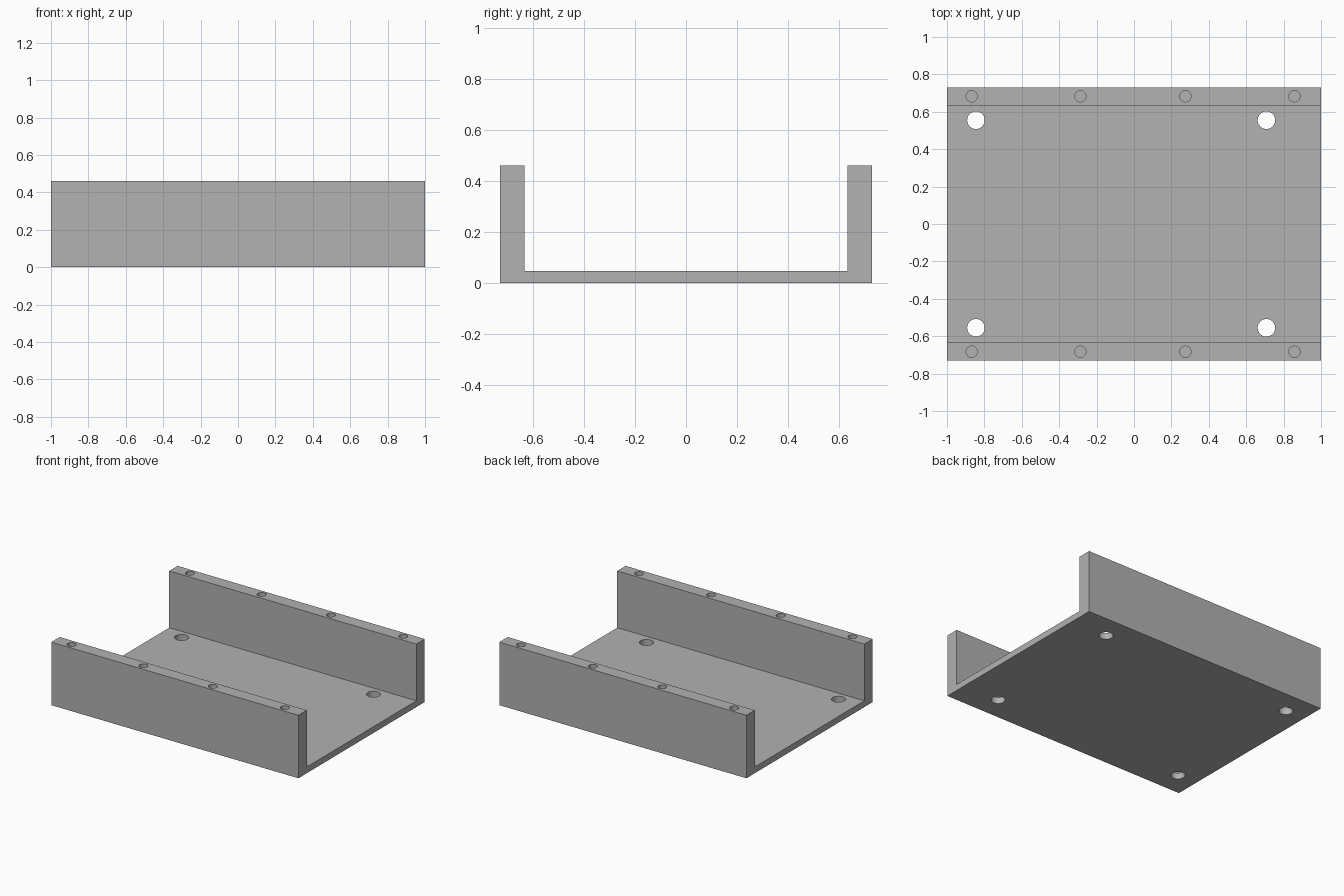
import bpy
import bmesh
from mathutils import Matrix

cube = bpy.data.objects.get("Cube")
if cube:
    bpy.data.objects.remove(cube, do_unlink=True)

HALF_LENGTH, HALF_WIDTH = 1.0, 0.73
INNER, FLOOR, HEIGHT = 0.633, 0.046, 0.461

grey = bpy.data.materials.new("plain_grey")
grey.use_nodes = True
colour = (0.445, 0.445, 0.445, 1)
grey.diffuse_color = colour
grey.node_tree.nodes["Principled BSDF"].inputs["Base Color"].default_value = colour


def make_object(name, bm):
    bmesh.ops.recalc_face_normals(bm, faces=bm.faces)
    mesh = bpy.data.meshes.new(name)
    bm.to_mesh(mesh)
    bm.free()
    mesh.materials.append(grey)
    obj = bpy.data.objects.new(name, mesh)
    bpy.context.collection.objects.link(obj)
    return obj


def add_drill(bm, x, y, radius, bottom, top):
    bmesh.ops.create_cone(
        bm, cap_ends=True, segments=32, radius1=radius, radius2=radius,
        depth=top - bottom,
        matrix=Matrix.Translation((x, y, (top + bottom) / 2)))


# U-shaped channel: floor plate with two side walls, extruded along x
half = [(HALF_WIDTH, 0), (HALF_WIDTH, HEIGHT), (INNER, HEIGHT), (INNER, FLOOR)]
profile = half + [(-y, z) for y, z in reversed(half)]
bm = bmesh.new()
end = bm.faces.new([bm.verts.new((-HALF_LENGTH, y, z)) for y, z in profile])
extruded = bmesh.ops.extrude_face_region(bm, geom=[end])["geom"]
bmesh.ops.translate(
    bm, vec=(2 * HALF_LENGTH, 0, 0),
    verts=[v for v in extruded if isinstance(v, bmesh.types.BMVert)])
channel = make_object("channel_bracket", bm)

# Drills for the floor through-holes and the blind screw holes in the wall tops
bm = bmesh.new()
for side in (-1, 1):
    for x in (-0.845, 0.708):
        add_drill(bm, x, side * 0.555, 0.047, -0.1, 0.2)
    for x in (-0.868, -0.287, 0.275, 0.858):
        add_drill(bm, x, side * 0.683, 0.03, HEIGHT - 0.2, HEIGHT + 0.1)
drills = make_object("hole_cutters", bm)
drills.hide_render = True

cut = channel.modifiers.new("holes", "BOOLEAN")
cut.operation = "DIFFERENCE"
cut.solver = "EXACT"
cut.object = drills

# Apply the holes and smooth their round walls
bpy.ops.object.select_all(action="DESELECT")
bpy.context.view_layer.objects.active = channel
channel.select_set(True)
bpy.ops.object.modifier_apply(modifier=cut.name)
bpy.data.objects.remove(drills, do_unlink=True)
bpy.ops.object.shade_smooth_by_angle()
